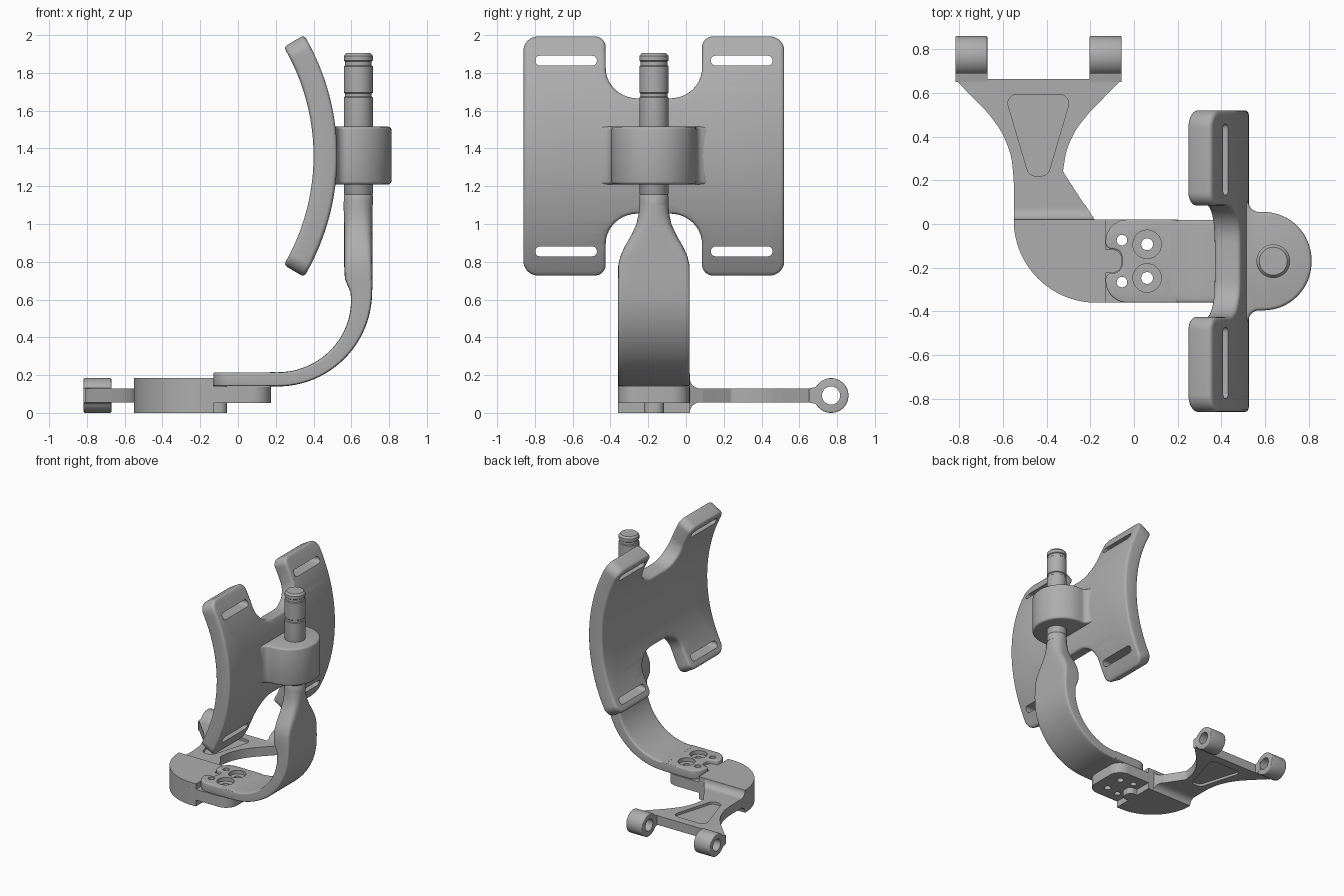
import bpy, bmesh, math
from mathutils import Vector

old = bpy.data.objects.get("Cube")
if old:
    bpy.data.objects.remove(old, do_unlink=True)

metal = bpy.data.materials.new("satin_grey")
metal.use_nodes = True
GREY = (0.42, 0.42, 0.42, 1)
metal.diffuse_color = GREY
metal.node_tree.nodes["Principled BSDF"].inputs["Base Color"].default_value = GREY

YC = -0.17        # centre line of arm, post and pad
PX = 0.637        # post axis


def rounded(corners, steps=10):
    """Polygon of (u, v, radius) corners with filleted corners."""
    out = []
    for i, (x, y, r) in enumerate(corners):
        p = Vector((x, y))
        if r == 0:
            out.append(p)
            continue
        a = (Vector(corners[i - 1][:2]) - p).normalized()
        b = (Vector(corners[(i + 1) % len(corners)][:2]) - p).normalized()
        half = a.angle(b) / 2
        c = p + (a + b).normalized() * r / math.sin(half)
        s, e = p + a * r / math.tan(half) - c, p + b * r / math.tan(half) - c
        a0 = math.atan2(s.y, s.x)
        turn = (math.atan2(e.y, e.x) - a0 + math.pi) % math.tau - math.pi
        for k in range(steps + 1):
            t = a0 + turn * k / steps
            out.append(c + Vector((math.cos(t), math.sin(t))) * r)
    return out


def circle(u, v, r, n=40):
    return [Vector((u + r * math.cos(math.tau * k / n), v + r * math.sin(math.tau * k / n)))
            for k in range(n)]


def finish(name, bm):
    bmesh.ops.recalc_face_normals(bm, faces=bm.faces)
    me = bpy.data.meshes.new(name)
    bm.to_mesh(me)
    bm.free()
    me.materials.append(metal)
    ob = bpy.data.objects.new(name, me)
    bpy.context.collection.objects.link(ob)
    return ob


def prism(name, pts, lo, hi, axis="Z", bevel=0):
    """Extrude an outline along Z (xy outline) or X (yz outline)."""
    bm = bmesh.new()
    place = (lambda p, h: (p[0], p[1], h)) if axis == "Z" else (lambda p, h: (h, p[0], p[1]))
    a = [bm.verts.new(place(p, lo)) for p in pts]
    b = [bm.verts.new(place(p, hi)) for p in pts]
    caps = [bm.faces.new(a[::-1]), bm.faces.new(b)]
    for i in range(len(pts)):
        bm.faces.new((a[i - 1], a[i], b[i], b[i - 1]))
    bmesh.ops.recalc_face_normals(bm, faces=bm.faces)
    if bevel:
        rim = [e for f in caps for e in f.edges]
        bmesh.ops.bevel(bm, geom=rim, offset=bevel, segments=3, profile=0.5,
                        affect="EDGES", clamp_overlap=False)
    return finish(name, bm)


def loft(name, rings):
    bm = bmesh.new()
    vs = [[bm.verts.new(p) for p in ring] for ring in rings]
    for a, b in zip(vs, vs[1:]):
        for i in range(len(a)):
            bm.faces.new((a[i - 1], a[i], b[i], b[i - 1]))
    bm.faces.new(vs[0])
    bm.faces.new(vs[-1])
    return finish(name, bm)


def cut(ob, *cutter_args):
    cutter = prism("cutter", *cutter_args)
    cutter.hide_render = True
    mod = ob.modifiers.new("cut", "BOOLEAN")
    mod.operation, mod.solver, mod.object = "DIFFERENCE", "EXACT", cutter
    bpy.context.view_layer.objects.active = ob
    bpy.ops.object.modifier_apply(modifier=mod.name)
    bpy.data.objects.remove(cutter, do_unlink=True)


# Curved pad: flat H plate, sliced into strips, then bent round the y axis
R, T, W, S, NW, NS = 1.258, 0.125, 0.69, 0.672, 0.255, 0.313
side = [(W, -S, 0.08), (W, S, 0.08), (NW, S, 0.06), (NW, NS, 0.17)]
upper = [(-u, v, r) for u, v, r in side[:0:-1]]
lower = [(-W, -S, 0.08), (-NW, -S, 0.06), (-NW, -NS, 0.17), (NW, -NS, 0.17), (NW, -S, 0.06)]
outline = [(u + YC, v) for u, v in rounded(side + upper + lower)]
pad = prism("curved_pad", outline, R - T, R, "X", 0.02)
bm = bmesh.new()
bm.from_mesh(pad.data)
bmesh.ops.triangulate(bm, faces=bm.faces)
for k in range(-17, 18):
    bmesh.ops.bisect_plane(bm, geom=bm.verts[:] + bm.edges[:] + bm.faces[:],
                           plane_co=(0, 0, S * k / 18), plane_no=(0, 0, 1))
for v in bm.verts:
    ang, rad = v.co.z / R, v.co.x
    v.co.x, v.co.z = 0.525 - R + rad * math.cos(ang), 1.36 + rad * math.sin(ang)
bm.to_mesh(pad.data)
bm.free()

# Strap slots
for sy in (-1, 1):
    for sz in (-1, 1):
        y, z = YC + sy * 0.465, 1.36 + sz * 0.505
        slot = rounded([(y + a * 0.163, z + b * 0.026, 0.024)
                        for a, b in ((-1, -1), (1, -1), (1, 1), (-1, 1))], 6)
        cut(pad, slot, 0, 0.8, "X")

# Collar joining pad to post
half = [(0.47, 0.285, 0), (0.515, 0.285, 0), (0.54, 0.225, 0.05), (0.812, 0.225, 0.22)]
collar = [(x, YC + v, r) for x, v, r in half] + [(x, YC - v, r) for x, v, r in half[::-1]]
prism("collar", rounded(collar, 16), 1.21, 1.515, "Z", 0.015)

# Post with two grooves and a chamfered tip
post = [(0.077, 1.1), (0.077, 1.15), (0.074, 1.155), (0.077, 1.16), (0.077, 1.67),
        (0.071, 1.675), (0.071, 1.69), (0.077, 1.695), (0.077, 1.835), (0.071, 1.84),
        (0.071, 1.86), (0.077, 1.865), (0.077, 1.89), (0.064, 1.905)]
loft("post", [[(p.x, p.y, z) for p in circle(PX, YC, r)] for r, z in post])


# Arm: strap that sweeps up and narrows into the round post
def section(x, z, ang, thick, width, n):
    ring = []
    for k in range(48):
        t = math.tau * (k + 0.5) / 48
        c, s = math.cos(t), math.sin(t)
        d = math.copysign(abs(c) ** (2 / n), c) * thick / 2
        w = math.copysign(abs(s) ** (2 / n), s) * width / 2
        ring.append((x + d * math.sin(ang), YC + w, z - d * math.cos(ang)))
    return ring


FULL = 0.378
rings = [section(0.17, 0.178, 0, 0.075, FULL, 12)]
for k in range(25):
    ang = math.pi / 2 * k / 24
    thick = 0.075 + 0.04 * (k / 24) ** 2
    r = 0.5 - thick / 2
    rings.append(section(0.21 + r * math.sin(ang), 0.64 - r * math.cos(ang), ang, thick, FULL, 12))
for z, thick, width, n in ((0.67, 0.13, FULL, 12), (0.71, 0.146, FULL, 11), (0.78, 0.15, FULL, 9),
                           (0.83, 0.15, 0.355, 7), (0.88, 0.15, 0.31, 5.5),
                           (0.94, 0.15, 0.24, 4), (1.0, 0.15, 0.185, 3),
                           (1.06, 0.152, 0.16, 2.3), (1.12, 0.154, 0.154, 2)):
    rings.append(section(0.712 - thick / 2, z, math.pi / 2, thick, width, n))
loft("arm", rings)

# Flat end of the arm and the tongue below it, drilled together
Y0, Y1 = YC - 0.19, YC + 0.19
notch = [(-0.13, 0.055, 0.03), (-0.055, 0.055, 0.04)]
foot = [(0.2, Y1, 0), (-0.13, Y1, 0.1)] + [(x, YC + v, r) for x, v, r in notch]
foot += [(x, YC - v, r) for x, v, r in notch[::-1]] + [(-0.13, Y0, 0.1), (0.2, Y0, 0)]
arm_foot = prism("arm_foot", rounded(foot), 0.142, 0.215, "Z", 0.008)
tongue = prism("tongue", rounded([(-0.2, Y0, 0), (0.175, Y0, 0.1), (0.175, Y1, 0.1), (-0.2, Y1, 0)]),
               0.052, 0.14)
for s in (-1, 1):
    cut(arm_foot, circle(0.06, YC + s * 0.077, 0.065), 0.185, 0.3)
    for part in (arm_foot, tongue):
        cut(part, circle(0.06, YC + s * 0.077, 0.027), -0.1, 0.3)
        cut(part, circle(-0.055, YC + s * 0.096, 0.024), -0.1, 0.3)

# Base block with rounded outer corner, and its locating tab
prism("base_block", rounded([(-0.55, Y0, 0.378), (-0.13, Y0, 0), (-0.13, Y1, 0), (-0.55, Y1, 0)], 32),
      0, 0.185)
prism("locating_tab", rounded([(-0.2, YC - 0.053, 0), (-0.057, YC - 0.053, 0.04),
                               (-0.057, YC + 0.053, 0.04), (-0.2, YC + 0.053, 0)]), 0, 0.185)

# Filleted step from block down to fork
step = prism("step_fillet", rounded([(0, 0, 0), (Y1, 0, 0), (Y1 + 0.004, 0.055, 0.053), (0.09, 0.055, 0),
                                     (0.09, 0.13, 0), (Y1 + 0.004, 0.13, 0.053), (Y1, 0.185, 0), (0, 0.185, 0)]),
             -0.55, -0.18, "X")
for v in step.data.vertices:
    if v.co.x > -0.3:
        v.co.x -= 0.64 * max(0, v.co.y - Y1)

# Fork plate with triangular pockets on both faces
fork_outline = [(-0.55, 0, 0), (-0.17, 0, 0), (-0.325, 0.24, 0.02), (-0.31, 0.34, 0.3), (-0.265, 0.435, 0.3),
                (-0.2, 0.515, 0.3), (-0.057, 0.66, 0), (-0.057, 0.72, 0), (-0.203, 0.72, 0),
                (-0.203, 0.663, 0), (-0.67, 0.663, 0), (-0.67, 0.72, 0), (-0.817, 0.72, 0),
                (-0.817, 0.66, 0), (-0.665, 0.505, 0.3), (-0.6, 0.415, 0.3), (-0.56, 0.31, 0.3),
                (-0.55, 0.2, 0.3)]
fork = prism("fork", rounded(fork_outline, 4), 0.055, 0.13)
pocket = rounded([(-0.59, 0.592, 0.04), (-0.285, 0.592, 0.04), (-0.395, 0.22, 0.04), (-0.48, 0.22, 0.04)])
for lo, hi in ((0.11, 0.3), (-0.1, 0.075)):
    cut(fork, pocket, lo, hi)

# Hinge lugs
for label, x in (("right", -0.817), ("left", -0.203)):
    lug = prism(label + "_lug", circle(0.768, 0.092, 0.092, 56), x, x + 0.146, "X", 0.006)
    cut(lug, circle(0.768, 0.092, 0.048), -2, 2, "X")
    neck = [(0.65, 0.13), (0.685, 0.136), (0.71, 0.16), (0.71, 0.024), (0.685, 0.048), (0.65, 0.055)]
    prism(label + "_lug_neck", neck, x, x + 0.146, "X")

# Smooth shading with sharp edges kept
bpy.ops.object.select_all(action="DESELECT")
for ob in bpy.context.collection.objects:
    if ob.type == "MESH":
        ob.select_set(True)
        bpy.context.view_layer.objects.active = ob
bpy.ops.object.shade_smooth_by_angle(angle=math.radians(32))
